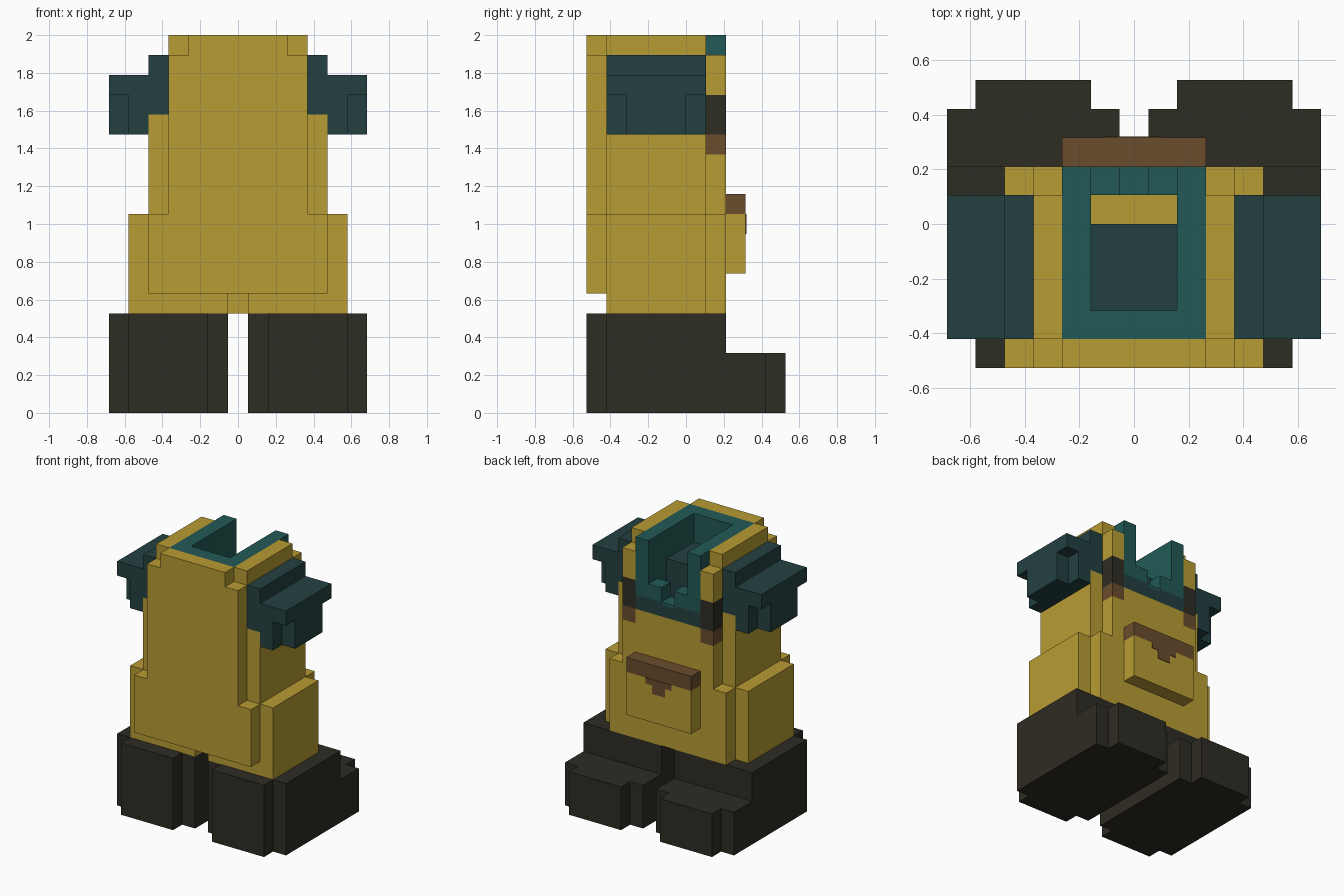
import bpy
import bmesh
from mathutils import Matrix, Vector

if "Cube" in bpy.data.objects:
    bpy.data.objects.remove(bpy.data.objects["Cube"])

U = 2 / 19  # one block of the build


def colour(name, rgb):
    m = bpy.data.materials.new(name)
    m.diffuse_color = (*rgb, 1)
    m.use_nodes = True
    m.node_tree.nodes["Principled BSDF"].inputs["Base Color"].default_value = m.diffuse_color
    return m


GOLD = colour("mustard_cloth", (0.479, 0.332, 0.034))
DARK = colour("charcoal", (0.027, 0.025, 0.017))
DEEP = colour("deep_teal", (0.017, 0.051, 0.053))
TEAL = colour("teal", (0.016, 0.102, 0.093))
BROWN = colour("brown_leather", (0.147, 0.074, 0.027))


def part(name, mat, boxes, mirror=False):
    """Blocks given as x0, x1, y0, y1, z0, z1 in block units."""
    bm = bmesh.new()
    for x0, x1, y0, y1, z0, z1 in boxes:
        for s in ((1, -1) if mirror else (1,)):
            c = Vector((s * (x0 + x1) / 2, (y0 + y1) / 2, (z0 + z1) / 2)) * U
            d = Vector((x1 - x0, y1 - y0, z1 - z0)) * U
            bmesh.ops.create_cube(
                bm, size=1, matrix=Matrix.Translation(c) @ Matrix.Diagonal((*d, 1)))
    me = bpy.data.meshes.new(name)
    bm.to_mesh(me)
    bm.free()
    me.materials.append(mat)
    ob = bpy.data.objects.new(name, me)
    bpy.context.collection.objects.link(ob)
    return ob


# Boots with clipped corners and low toes
part("boots", DARK, [
    (0.5, 6.5, -4, 2, 0, 5),
    (1.5, 5.5, -5, -4, 0, 5),
    (0.5, 6.5, 2, 4, 0, 3),
    (1.5, 5.5, 4, 5, 0, 3)], mirror=True)

# Coat skirt, with a small slit under the flat panel
part("coat_skirt", GOLD, [
    (-5.5, 5.5, -4, 1, 6, 10),
    (-5.5, 5.5, -3, 1, 5, 6),
    (-4.5, 4.5, 1, 2, 5, 10)])
part("skirt_hem", GOLD, [(0.5, 5.5, -4, -3, 5, 6)], mirror=True)

# Coat body
part("coat_body", GOLD, [
    (-4.5, 4.5, -4, 1, 10, 14),
    (-3.5, 3.5, 1, 2, 10, 13),
    (-2.5, 2.5, 1, 2, 13, 14)])
part("shoulders", GOLD, [(3.5, 4.5, -4, 1, 14, 15)], mirror=True)

# Long flat panel
part("cape_panel", GOLD, [
    (-4.5, 4.5, -5, -4, 6, 10),
    (-3.5, 3.5, -5, -4, 10, 18),
    (-2.5, 2.5, -5, -4, 18, 19)])

# Hood sides and shoulder straps
part("hood_sides", GOLD, [
    (2.5, 3.5, -4, 1, 14, 19),
    (2.5, 3.5, 1, 2, 16, 18)], mirror=True)
part("strap_bands", DARK, [(2.5, 3.5, 1, 2, 14, 16)], mirror=True)
part("strap_tips", BROWN, [(2.5, 3.5, 1, 2, 13, 14)], mirror=True)

# Hood lining: side walls, rear wall and notched collar
part("hood_lining", TEAL, [
    (1.5, 2.5, -4, 1, 14, 19),
    (1.5, 2.5, 1, 2, 15, 19),
    (0.5, 1.5, 1, 2, 15, 16)], mirror=True)
part("hood_lining_wall", TEAL, [
    (-1.5, 1.5, -4, -3, 14, 19),
    (-0.5, 0.5, 1, 2, 14.8, 15)])
part("collar_base", DEEP, [
    (-2.5, -0.5, 1, 2, 14, 15),
    (0.5, 2.5, 1, 2, 14, 15),
    (-0.5, 0.5, 1, 2, 14, 14.8)])
part("neck_block", DEEP, [(-1.5, 1.5, -3, 0, 14, 17)])

# Stubby arms with overhanging cuffs
part("arms", DEEP, [
    (3.5, 4.5, -4, 1, 15, 18),
    (4.5, 5.5, -4, 1, 14, 17),
    (5.5, 6.5, -4, 1, 16, 17),
    (5.5, 6.5, -3, 0, 14, 16)], mirror=True)

# Pocket with leather flap and tab
part("pocket", GOLD, [(-2.5, 2.5, 2, 3, 7, 10)])
part("pocket_flap", BROWN, [(-2.5, 2.5, 2, 3, 10, 11)])
part("pocket_tab", BROWN, [
    (-0.5, 0.5, 3, 3.04, 9, 10),
    (-1, -0.5, 3, 3.04, 9.6, 10),
    (0.5, 1, 3, 3.04, 9.6, 10)])
